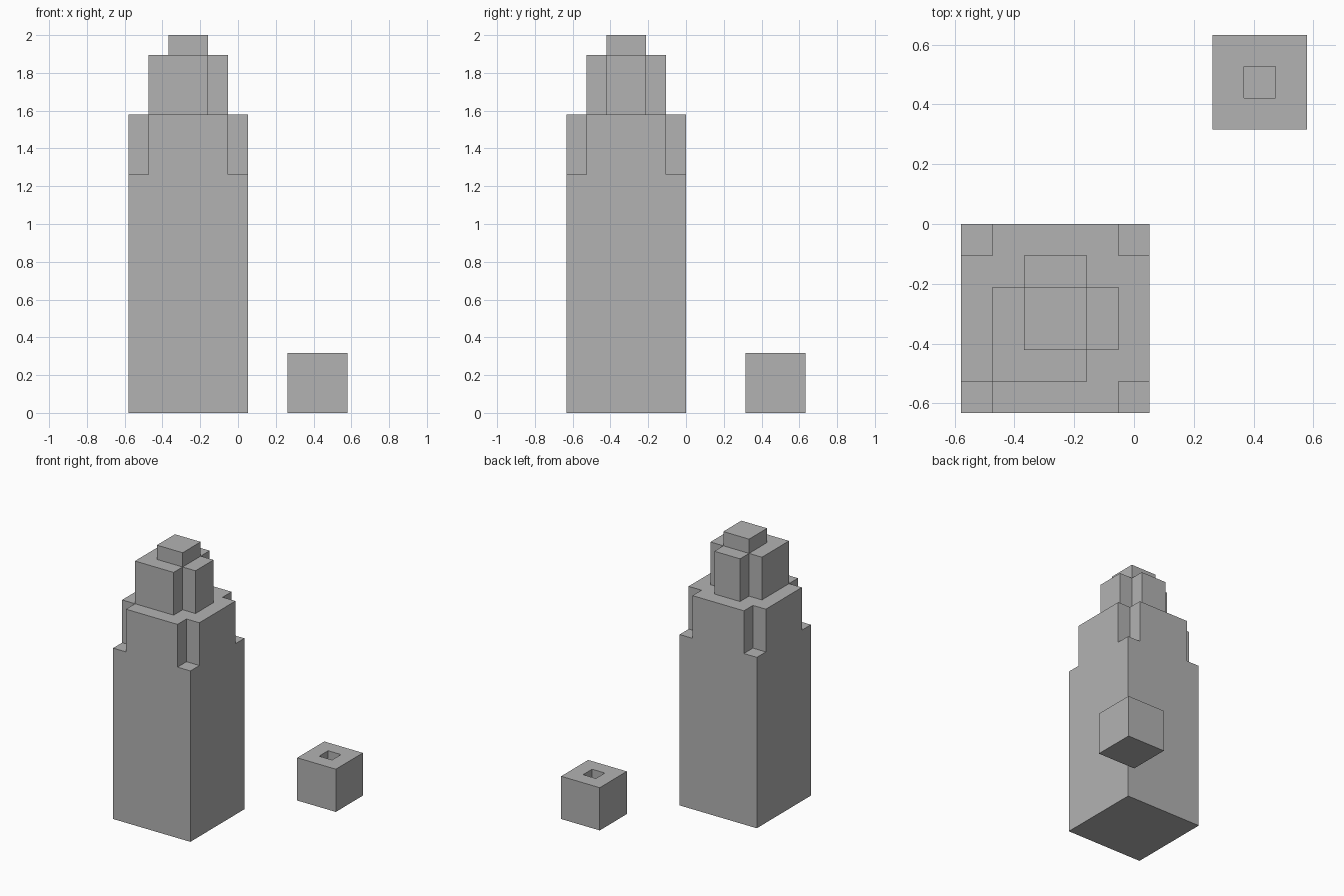
import bpy
import bmesh
from mathutils import Matrix, Vector

default = bpy.data.objects.get("Cube")
if default:
    bpy.data.objects.remove(default, do_unlink=True)

U = 2 / 19  # one block of the grid
TOWER = Vector((-2.5, -3, 0))  # tower axis, in blocks
BLOCK = Vector((4, 4.5, 0))    # small block axis, in blocks

grey = bpy.data.materials.new("stone grey")
grey.use_nodes = True
colour = (0.45, 0.45, 0.45, 1)
grey.diffuse_color = colour
grey.node_tree.nodes["Principled BSDF"].inputs["Base Color"].default_value = colour


def boxes(name, specs):
    """One object made of boxes, each (centre x, centre y, bottom, width, height) in blocks."""
    bm = bmesh.new()
    for x, y, z, width, height in specs:
        place = Matrix.Translation(Vector((x, y, z + height / 2)) * U)
        size = Matrix.Diagonal((width * U, width * U, height * U, 1))
        bmesh.ops.create_cube(bm, size=1, matrix=place @ size)
    mesh = bpy.data.meshes.new(name)
    bm.to_mesh(mesh)
    bm.free()
    mesh.materials.append(grey)
    obj = bpy.data.objects.new(name, mesh)
    bpy.context.collection.objects.link(obj)
    return obj


def cut(obj, specs):
    """Subtract a hidden set of boxes from an object."""
    cutter = boxes(obj.name + "_cutter", specs)
    cutter.hide_render = True
    cutter.hide_set(True)
    cutter.display_type = 'WIRE'
    mod = obj.modifiers.new("cut", 'BOOLEAN')
    mod.operation = 'DIFFERENCE'
    mod.solver = 'EXACT'
    mod.object = cutter


def corner_notches(half, bottom, height, signs):
    """Notches one block deep, reaching one block past the corner on each side."""
    return [(TOWER.x + sx * half, TOWER.y + sy * half, bottom, 2, height)
            for sx, sy in signs]


three_corners = [(1, -1), (1, 1), (-1, 1)]
all_corners = three_corners + [(-1, -1)]

# Main shaft, notched at all four top corners
shaft = boxes("tower_shaft", [(TOWER.x, TOWER.y, 0, 6, 15)])
cut(shaft, corner_notches(3, 12, 4, all_corners))

# Upper tier, with its front right corner left whole
upper = boxes("tower_upper_tier", [(TOWER.x, TOWER.y, 15, 4, 3)])
cut(upper, corner_notches(2, 14, 5, three_corners))

# Cap
boxes("tower_cap", [(TOWER.x, TOWER.y, 18, 2, 1)])

# Small separate block with a square well in its top
block = boxes("small_block", [(BLOCK.x, BLOCK.y, 0, 3, 3)])
cut(block, [(BLOCK.x, BLOCK.y, 1, 1, 3)])
